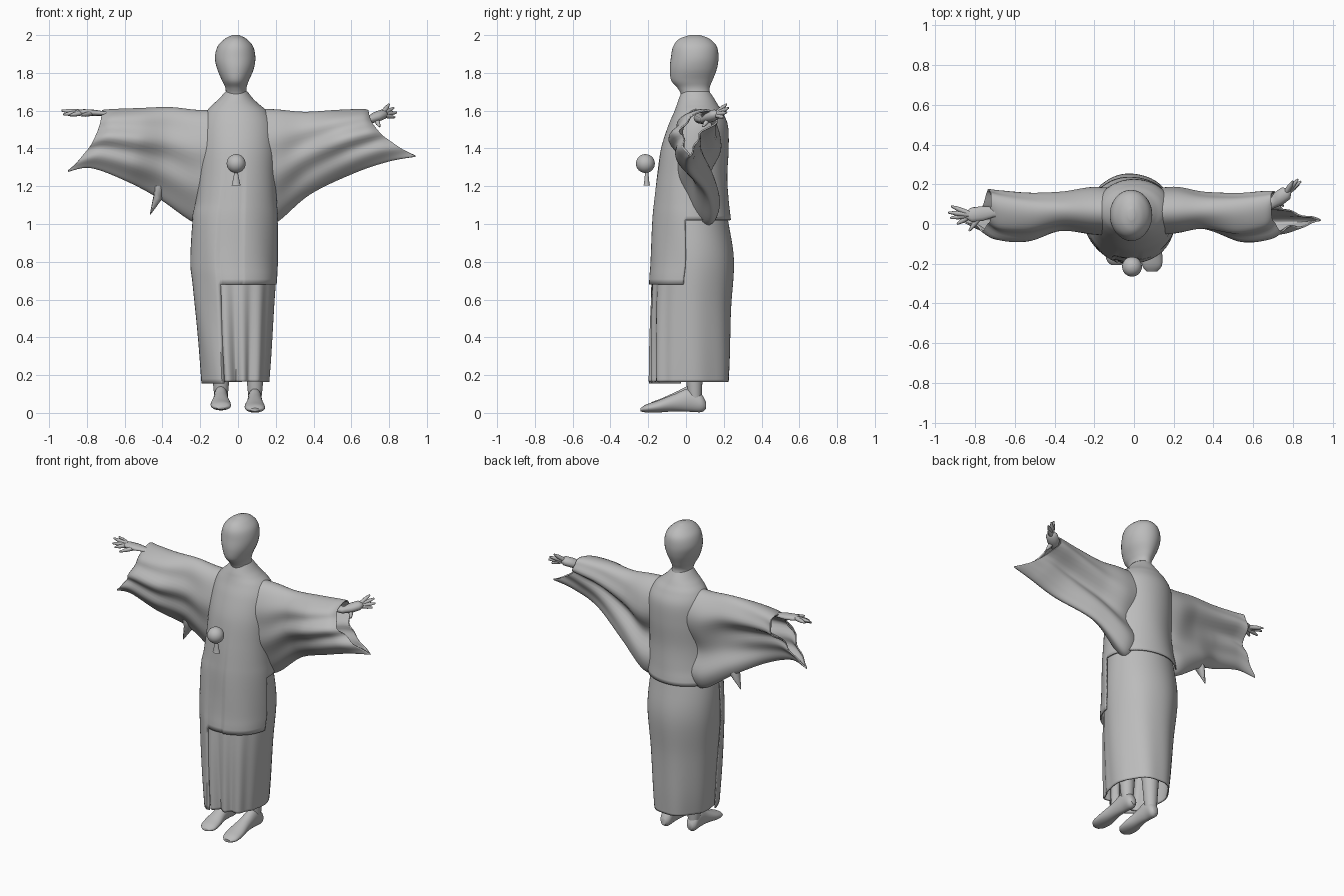
import bpy, bmesh, math
from mathutils import Vector

cube = bpy.data.objects.get("Cube")
if cube:
    bpy.data.objects.remove(cube)

grey = bpy.data.materials.new("plain grey")
grey.use_nodes = True
GREY = (0.5, 0.5, 0.5, 1)
grey.diffuse_color = GREY
grey.node_tree.nodes["Principled BSDF"].inputs["Base Color"].default_value = GREY


def smooth_rows(rows, steps):
    """Catmull-Rom interpolation through rows of numbers."""
    out, last = [], len(rows) - 1
    for i in range(last):
        a, b, c, d = (rows[min(max(i + k, 0), last)] for k in (-1, 0, 1, 2))
        for s in range(steps):
            t = s / steps
            out.append([0.5 * (2 * q + (r - p) * t + (2 * p - 5 * q + 4 * r - w) * t * t
                               + (3 * q - p - 3 * r + w) * t ** 3)
                        for p, q, r, w in zip(a, b, c, d)])
    return out + [list(rows[-1])]


def skin(name, rings, keep=None, caps=True, thick=0, angle=50):
    """Bridge rings of points into a smooth surface, leaving out unkept cells."""
    bm = bmesh.new()
    rings = [[bm.verts.new(p) for p in ring] for ring in rings]
    n = len(rings[0])
    for k, (lo, hi) in enumerate(zip(rings, rings[1:])):
        for i in range(n):
            j = (i + 1) % n
            if keep is None or keep(k, i):
                bm.faces.new((lo[i], lo[j], hi[j], hi[i]))
    if caps:
        bm.faces.new(rings[0])
        bm.faces.new(rings[-1])
    bmesh.ops.delete(bm, geom=[v for v in bm.verts if not v.link_faces], context="VERTS")
    bmesh.ops.recalc_face_normals(bm, faces=bm.faces)
    mesh = bpy.data.meshes.new(name)
    bm.to_mesh(mesh)
    bm.free()
    obj = bpy.data.objects.new(name, mesh)
    bpy.context.collection.objects.link(obj)
    mesh.materials.append(grey)
    if thick:
        mod = obj.modifiers.new("cloth", "SOLIDIFY")
        mod.thickness, mod.offset = thick, 0
    bpy.ops.object.select_all(action="DESELECT")
    obj.select_set(True)
    bpy.context.view_layer.objects.active = obj
    bpy.ops.object.shade_smooth_by_angle(angle=math.radians(angle))
    return obj


def loft(name, rows, axis="z", fold=None, cut=None, n=64, steps=6, **kw):
    """Rows hold position, then the two side limits and the two depth limits."""
    rows = smooth_rows(rows, steps)
    rings = []
    for p, u0, u1, v0, v1 in rows:
        ring = []
        for i in range(n):
            a = math.tau * i / n
            r = 1 + (fold(a, p) if fold else 0)
            u = (u0 + u1) / 2 + (u1 - u0) / 2 * r * math.cos(a)
            v = (v0 + v1) / 2 + (v1 - v0) / 2 * r * math.sin(a)
            ring.append((u, v, p) if axis == "z" else (u, p, v))
        rings.append(ring)
    keep = (lambda k, i: cut((i + .5) * 360 / n, rows[k][0])) if cut else None
    return skin(name, rings, keep, **kw)


def limb(name, points, radii, flat=1.0, n=12):
    """Tapered round or flattened tube along a path."""
    pts = [Vector(p) for p in points]
    rings = []
    for i, (p, r) in enumerate(zip(pts, radii)):
        d = (pts[min(i + 1, len(pts) - 1)] - pts[max(i - 1, 0)]).normalized()
        side = d.cross(Vector((0, 0, 1))).normalized()
        up = side.cross(d)
        rings.append([p + side * r * math.cos(k * math.tau / n) + up * r * flat * math.sin(k * math.tau / n)
                      for k in range(n)])
    return skin(name, rings, angle=70)


# Head with a soft face, and neck
HEAD = [(1.62, -.085, .07, -.02, .14), (1.68, -.067, .05, -.025, .13), (1.72, -.067, .045, -.045, .125),
        (1.76, -.085, .058, -.078, .14), (1.82, -.11, .083, -.086, .163), (1.88, -.122, .092, -.08, .172),
        (1.94, -.108, .08, -.068, .163), (1.98, -.07, .045, -.035, .125), (2.0, -.03, .005, .02, .075)]
loft("head", HEAD, n=40)

# Long under robe, hollowed and folded at the front towards the hem
SKIRT = [(.165, -.18, .16, -.19, .225), (.3, -.195, .17, -.19, .23), (.55, -.215, .185, -.185, .235),
         (.8, -.235, .2, -.17, .25), (1.0, -.225, .19, -.155, .222), (1.2, -.18, .17, -.13, .185)]


def skirt_fold(a, z):
    front = max(0, -math.sin(a)) ** 2
    gap = math.exp(-((a - math.radians(275)) / .3) ** 2)
    low = max(0, 1 - z)
    return low * (.1 * front * math.sin(13 * a + z) - .13 * gap + .022 * math.sin(7 * a + 2 * z))


loft("under_robe", SKIRT, fold=skirt_fold, n=112, caps=False, thick=.008)

# Coat with a high back hem, a knee hem at the left front and a long right front
COAT = [(.155, -.19, .167, -.207, .22), (.4, -.213, .183, -.203, .23), (.68, -.238, .205, -.198, .24),
        (.8, -.25, .21, -.19, .255), (1.02, -.24, .208, -.178, .234),
        (1.12, -.22, .202, -.168, .222), (1.25, -.205, .197, -.152, .214), (1.4, -.2, .2, -.128, .222),
        (1.52, -.19, .19, -.09, .218), (1.59, -.165, .155, -.06, .19), (1.63, -.13, .11, -.045, .165),
        (1.66, -.098, .078, -.035, .147), (1.7, -.062, .046, -.018, .12)]


def coat_fold(a, z):
    opening = 249 < math.degrees(a) < 282
    return (.01 * math.sin(6 * a + 9 * z) * max(0, 1.5 - z)
            - (.05 * min(1, max(0, 1.4 - z) * 2) if opening else 0))


def coat_cut(deg, z):
    return z > 1.01 or (189 < deg < 351 and (z > .67 or deg < 249))


loft("coat", COAT, fold=coat_fold, cut=coat_cut, n=120, caps=False, thick=.008)

# Wide hanging sleeves: top x, y, z, half depth, then bottom x, y, z, half depth
LEFT = [(.02, .06, 1.61, .13, .1, .07, 1.0, .12), (.2, .065, 1.603, .135, .2, .125, 1.01, .09),
        (.35, .07, 1.59, .105, .38, .11, 1.16, .055), (.52, .075, 1.6, .12, .62, .02, 1.275, .05),
        (.65, .095, 1.605, .115, .8, .01, 1.335, .04), (.69, .115, 1.6, .095, .94, .02, 1.36, .012)]
RIGHT = [(-.02, .06, 1.61, .13, -.12, .07, 1.0, .12), (-.2, .065, 1.6, .135, -.23, .125, 1.01, .09),
         (-.36, .07, 1.615, .105, -.42, .11, 1.14, .055), (-.52, .07, 1.61, .12, -.6, .03, 1.235, .05),
         (-.66, .09, 1.605, .12, -.78, .02, 1.3, .04), (-.72, .115, 1.6, .105, -.9, .04, 1.28, .012)]


def sleeve(name, rows, n=64):
    rings = []
    for xt, yt, zt, wt, xb, yb, zb, wb in smooth_rows(rows, 8):
        ring = []
        out = min(1, abs(xt) * 2)
        for i in range(n):
            a = math.tau * i / n
            f = (1 - math.cos(a)) / 2
            bulge = math.sin(a) * (wt + (wb - wt) * f * f)
            crease = .015 * math.sin(f * 17 + xt * 5) * math.sin(a) ** 2 * out
            # The cloth hangs forward near the cuff and sinks in under the arm at the back
            hang = -.07 * f * (1 - f) * out
            sink = -(.05 + .05 * (1 - out)) * math.exp(-((f - .57) / .2) ** 2) if a < math.pi else 0
            ring.append((xt + (xb - xt) * f * f, yt + (yb - yt) * f + bulge + crease + hang + sink,
                         zt + (zb - zt) * f))
        rings.append(ring)
    return skin(name, rings, caps=False, thick=.008)


sleeve("sleeve_left", LEFT)
sleeve("sleeve_right", RIGHT)

# Pointed loose fold below the right sleeve
limb("hanging_fold_right", [(-.4, .08, 1.3), (-.41, .09, 1.2), (-.425, .1, 1.14), (-.465, .1, 1.05)],
     [.03, .045, .035, .003], flat=.7, n=8)


# Hands: forearm and flat palm, then spread fingers
def hand(side, wrist, palm, tips, flat):
    w, p = Vector(wrist), Vector(palm)
    inner = Vector((w.x * .6, .08, 1.56))
    limb("hand_" + side, [inner, w, w.lerp(p, .5), p, p.lerp(w, -.25)], [.04, .026, .037, .036, .014], flat)
    for i, tip in enumerate(tips):
        t = Vector(tip)
        root = w.lerp(p, .55 if i == 0 else .95) + (t - p) * .15
        limb(f"finger_{side}_{i + 1}", [root, root.lerp(t, .6), t], [.014, .012, .005], n=8)


hand("right", (-.71, .06, 1.585), (-.82, .045, 1.592),
     [(-.83, -.035, 1.575), (-.89, .0, 1.575), (-.925, .03, 1.58), (-.935, .058, 1.6), (-.92, .09, 1.6)], .45)
hand("left", (.69, .1, 1.55), (.765, .155, 1.58),
     [(.75, .09, 1.515), (.83, .2, 1.565), (.84, .215, 1.59), (.825, .225, 1.615), (.8, .215, 1.635)], .75)

# Bare feet and ankles
FOOT = [(-.24, -.025, .025, .008, .025), (-.21, -.048, .05, .002, .045), (-.15, -.055, .052, .002, .065),
        (-.06, -.042, .04, .008, .1), (.02, -.038, .036, .006, .13), (.08, -.036, .034, .004, .1),
        (.105, -.018, .018, .02, .06)]
for side, x, length, up in (("left", .09, 1, 0), ("right", -.09, .86, .012)):
    foot = loft("foot_" + side, [(y * length, *rest) for y, *rest in FOOT], axis="y", n=24)
    foot.location = (x, 0, up)
    limb("leg_" + side, [(x, .05, .06), (x, .045, .13), (x, .04, .4)], [.032, .04, .06], n=20)

# Round ornament with a small tassel at the chest
BALL = [(1.32 - .05 * math.cos(t * math.pi / 10), *(s * .05 * max(math.sin(t * math.pi / 10), .02) + c
        for c in (-.01, -.215) for s in (-1, 1))) for t in range(11)]
loft("ornament_ball", BALL, n=28, steps=2)
TASSEL = [(1.205, -.034, .014, -.225, -.19), (1.22, -.03, .01, -.222, -.194), (1.28, -.018, -.002, -.216, -.2)]
loft("ornament_tassel", TASSEL, n=16)
